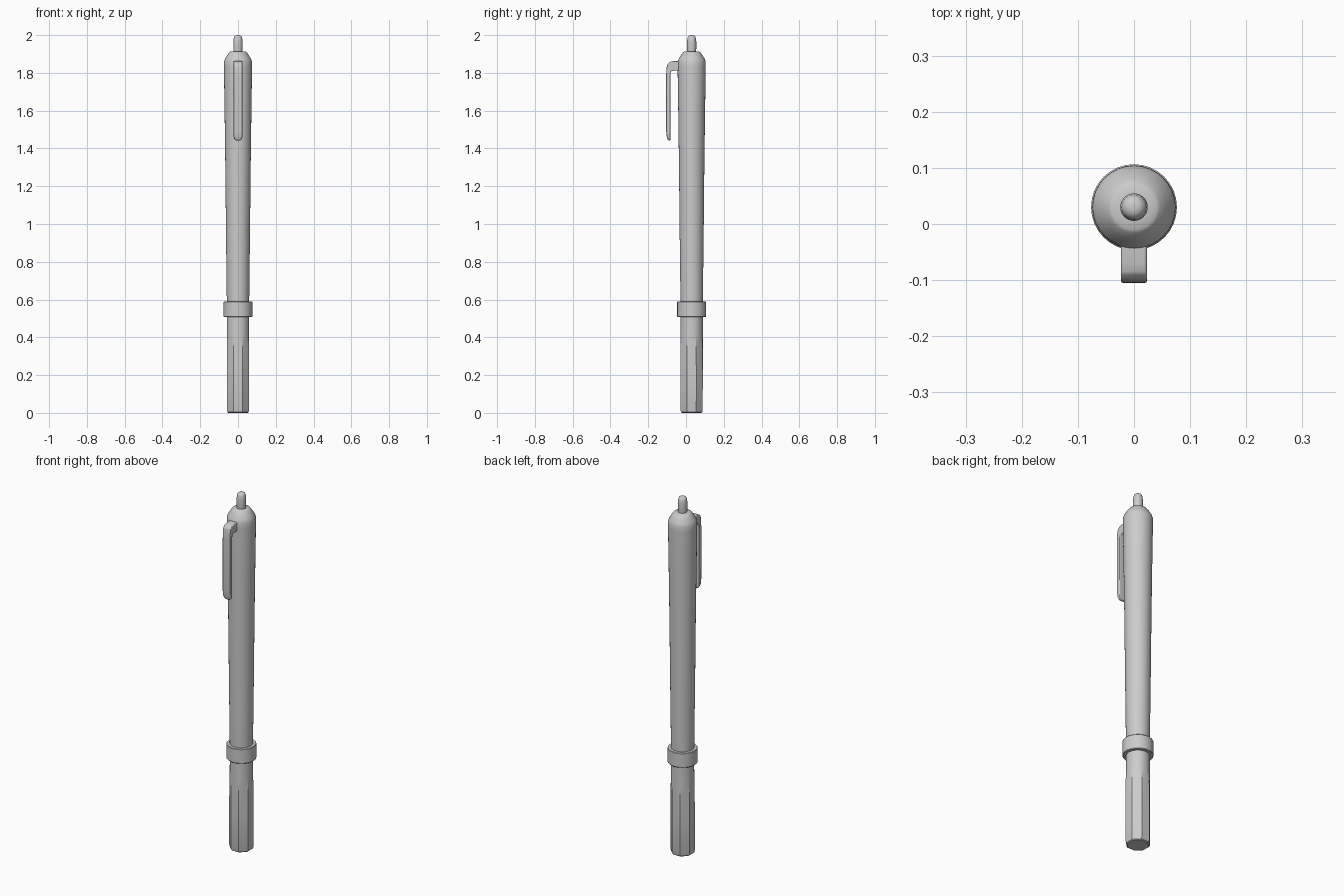
import bpy, bmesh, math

if "Cube" in bpy.data.objects:
    bpy.data.objects.remove(bpy.data.objects["Cube"])

AXIS_Y = 0.03  # the barrel sits behind the origin because of the clip


def finish(name, bm, angle=35, bevel=0):
    bmesh.ops.recalc_face_normals(bm, faces=bm.faces)
    mesh = bpy.data.meshes.new(name)
    bm.to_mesh(mesh)
    bm.free()
    obj = bpy.data.objects.new(name, mesh)
    bpy.context.collection.objects.link(obj)
    if bevel:
        mod = obj.modifiers.new("soft_edges", "BEVEL")
        mod.width, mod.segments = bevel, 3
        mod.limit_method = "ANGLE"
    bpy.ops.object.select_all(action="DESELECT")
    obj.select_set(True)
    bpy.context.view_layer.objects.active = obj
    bpy.ops.object.shade_smooth_by_angle(angle=math.radians(angle))
    return obj


def loft(bm, rings):
    loops = [[bm.verts.new(p) for p in ring] for ring in rings]
    n = len(loops[0])
    for a, b in zip(loops, loops[1:]):
        for i in range(n):
            j = (i + 1) % n
            bm.faces.new((a[i], a[j], b[j], b[i]))
    bm.faces.new(loops[0][::-1])
    bm.faces.new(loops[-1])


def turned(name, profile, n=32, angle=35):
    """Profile of (radius, z, octagon amount) turned about the pen axis."""
    rings = []
    for r, z, octo in profile:
        ring = []
        for i in range(n):
            a = 2 * math.pi * i / n + math.pi / 8
            off = (a + math.pi / 8) % (math.pi / 4) - math.pi / 8
            rad = r * (1 - octo + octo / math.cos(off))
            ring.append((rad * math.cos(a), AXIS_Y + rad * math.sin(a), z))
        rings.append(ring)
    bm = bmesh.new()
    loft(bm, rings)
    return finish(name, bm, angle)


# Octagonal grip blending to round under the ring
turned("grip", [(0.051, 0, 1), (0.056, 0.004, 1), (0.0585, 0.014, 1),
                (0.0588, 0.2, 1), (0.059, 0.37, 0.8), (0.0595, 0.40, 0),
                (0.059, 0.52, 0)], angle=20)

# Raised ring
turned("ring", [(0.06, 0.508, 0), (0.074, 0.508, 0), (0.0765, 0.511, 0),
                (0.0765, 0.587, 0), (0.074, 0.59, 0), (0.058, 0.59, 0)])

# Tapered barrel with a domed shoulder
turned("barrel", [(0.059, 0.57, 0), (0.0605, 0.70, 0), (0.0635, 0.95, 0),
                  (0.067, 1.3, 0), (0.071, 1.6, 0), (0.0745, 1.83, 0),
                  (0.074, 1.86, 0), (0.070, 1.872, 0), (0.057, 1.894, 0),
                  (0.046, 1.909, 0), (0.040, 1.913, 0), (0.02, 1.914, 0)])

# Push button
turned("push_button", [(0.022, 1.9, 0), (0.0245, 1.93, 0), (0.0245, 1.965, 0),
                       (0.022, 1.985, 0), (0.018, 1.994, 0),
                       (0.011, 1.999, 0), (0.004, 2.0, 0)], angle=50)

# Clip: outer y, z, inner y, z and half width, from the barrel to the tip
sections = [(-0.01, 1.862, -0.01, 1.812, 0.023),
            (-0.070, 1.862, -0.070, 1.812, 0.023),
            (-0.088, 1.857, -0.076, 1.810, 0.023),
            (-0.099, 1.845, -0.080, 1.805, 0.023),
            (-0.104, 1.822, -0.082, 1.795, 0.023),
            (-0.105, 1.78, -0.082, 1.77, 0.023),
            (-0.105, 1.49, -0.083, 1.485, 0.023),
            (-0.102, 1.463, -0.083, 1.458, 0.0225),
            (-0.098, 1.449, -0.083, 1.445, 0.018),
            (-0.094, 1.443, -0.084, 1.440, 0.010)]
bm = bmesh.new()
loft(bm, [[(-w, yo, zo), (w, yo, zo), (w, yi, zi), (-w, yi, zi)]
          for yo, zo, yi, zi, w in sections])
finish("clip", bm, 40, 0.004)
